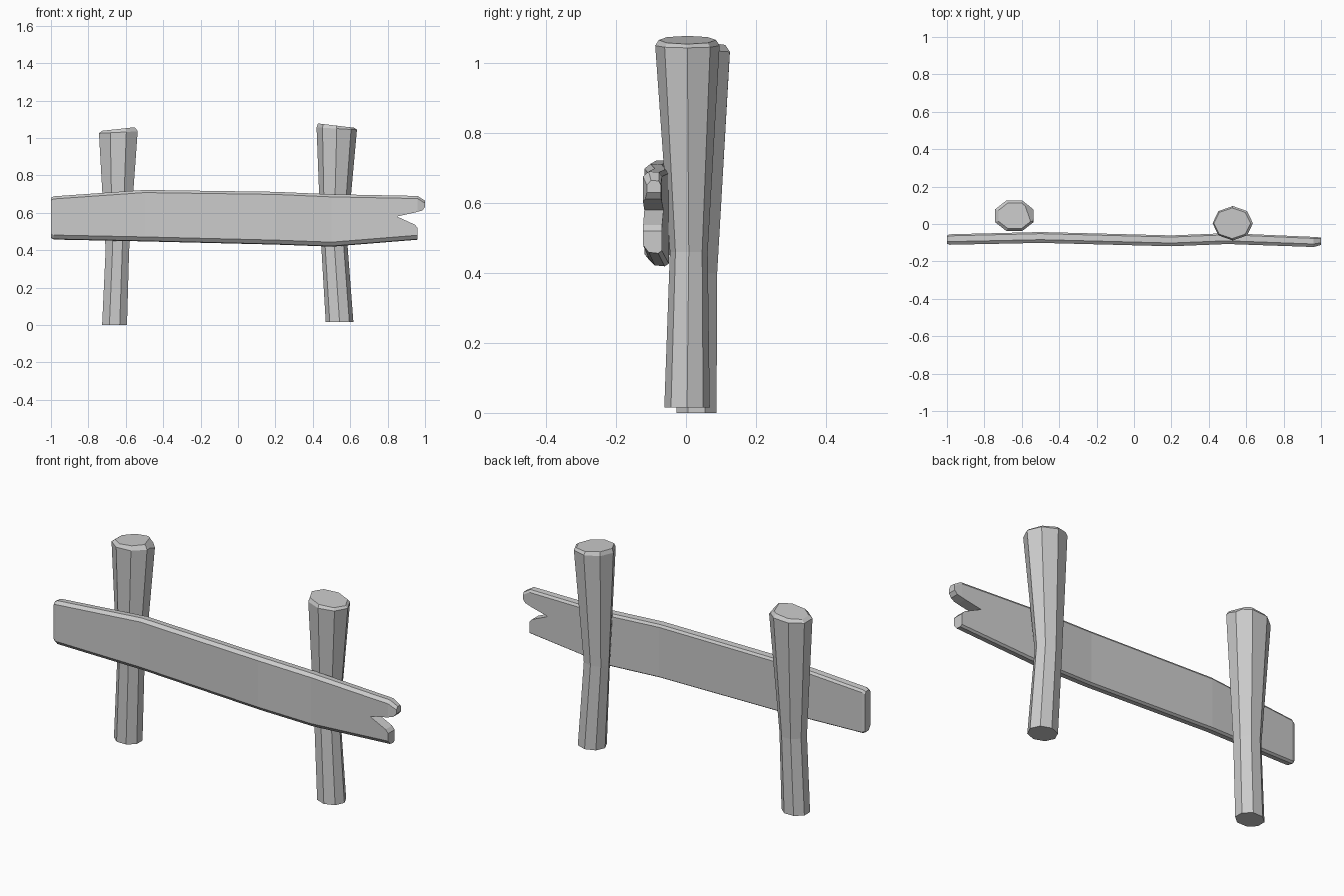
import bpy, bmesh, math
from mathutils import Vector

if "Cube" in bpy.data.objects:
    bpy.data.objects.remove(bpy.data.objects["Cube"])


def finish(bm, name):
    bmesh.ops.recalc_face_normals(bm, faces=bm.faces)
    me = bpy.data.meshes.new(name)
    bm.to_mesh(me)
    bm.free()
    ob = bpy.data.objects.new(name, me)
    bpy.context.collection.objects.link(ob)
    return ob


def loft(rings):
    """Skin a list of equal-length point rings and cap both ends."""
    bm = bmesh.new()
    vs = [[bm.verts.new(p) for p in r] for r in rings]
    n = len(vs[0])
    for a, b in zip(vs, vs[1:]):
        for i in range(n):
            j = (i + 1) % n
            bm.faces.new((a[i], a[j], b[j], b[i]))
    bm.faces.new(vs[0])
    bm.faces.new(vs[-1])
    return bm


def post(name, levels, turn, chip=None):
    """levels: centre x, centre y, z, radius x, radius y, z slope along x."""
    rings = []
    for cx, cy, z, rx, ry, slope in levels:
        ring = []
        for i in range(8):
            a = math.radians(45 * i + turn)
            dx, dy = rx * math.cos(a), ry * math.sin(a)
            ring.append((cx + dx, cy + dy, z + slope * dx))
        rings.append(ring)
    bm = loft(rings)
    # narrow rim bevel around the sawn top
    if chip:
        co, no = chip
        geom = bm.verts[:] + bm.edges[:] + bm.faces[:]
        res = bmesh.ops.bisect_plane(bm, geom=geom, plane_co=co,
                                     plane_no=no, clear_outer=True)
        edges = [g for g in res["geom_cut"] if isinstance(g, bmesh.types.BMEdge)]
        bmesh.ops.holes_fill(bm, edges=edges, sides=0)
    return finish(bm, name)


# Posts: waisted eight-sided logs with slanted tops
post("left_post", [
    (-0.66, 0.03, 0.0, 0.072, 0.062, 0),
    (-0.645, 0.03, 0.40, 0.068, 0.064, 0),
    (-0.64, 0.044, 1.03, 0.112, 0.088, 0.05),
    (-0.638, 0.044, 1.048, 0.095, 0.074, 0.11)],
    22.5, (Vector((-0.565, 0.06, 1.052)), Vector((0.65, 0.25, 0.7))))
post("right_post", [
    (0.543, 0.003, 0.015, 0.074, 0.065, 0),
    (0.513, 0.008, 0.46, 0.07, 0.054, 0),
    (0.528, 0.004, 1.05, 0.108, 0.092, -0.06),
    (0.525, 0.004, 1.066, 0.098, 0.082, -0.12)], 0)

# Plank: bowed board; stations are x, bottom z, top z, centre y, half thickness
stations = [
    (-1.0, 0.465, 0.68, -0.083, 0.022),
    (-0.985, 0.457, 0.688, -0.083, 0.028),
    (-0.5, 0.447, 0.722, -0.072, 0.029),
    (0.2, 0.43, 0.712, -0.09, 0.029),
    (0.5, 0.419, 0.699, -0.078, 0.029),
    (0.96, 0.456, 0.69, -0.096, 0.027),
    (1.0, 0.462, 0.665, -0.092, 0.02)]
rings = []
for x, zb, zt, y, t in stations:
    rings.append([(x, y - t, zb + 0.024), (x, y - t, zt - 0.014),
                  (x, y - t * 0.4, zt), (x, y + t * 0.7, zt - 0.002),
                  (x, y + t, zt - 0.014), (x, y + t, zb + 0.008),
                  (x, y + t * 0.6, zb), (x, y - t * 0.4, zb + 0.003)])
plank = finish(loft(rings), "plank")

# Split end: cut a notch and shorten the lower prong
profile = [(0.85, 0.58), (0.94, 0.60), (0.985, 0.612), (1.0, 0.63), (1.05, 0.63),
           (1.05, 0.40), (0.96, 0.40), (0.96, 0.52), (0.945, 0.537)]
cutter = finish(loft([[(x, y, z) for x, z in profile] for y in (-0.3, 0.1)]),
                "notch_cutter")
cutter.hide_render = True
cut = plank.modifiers.new("notch", "BOOLEAN")
cut.operation = "DIFFERENCE"
cut.solver = "EXACT"
cut.object = cutter
bpy.context.view_layer.objects.active = plank
bpy.ops.object.modifier_apply(modifier=cut.name)
bpy.data.objects.remove(cutter, do_unlink=True)
